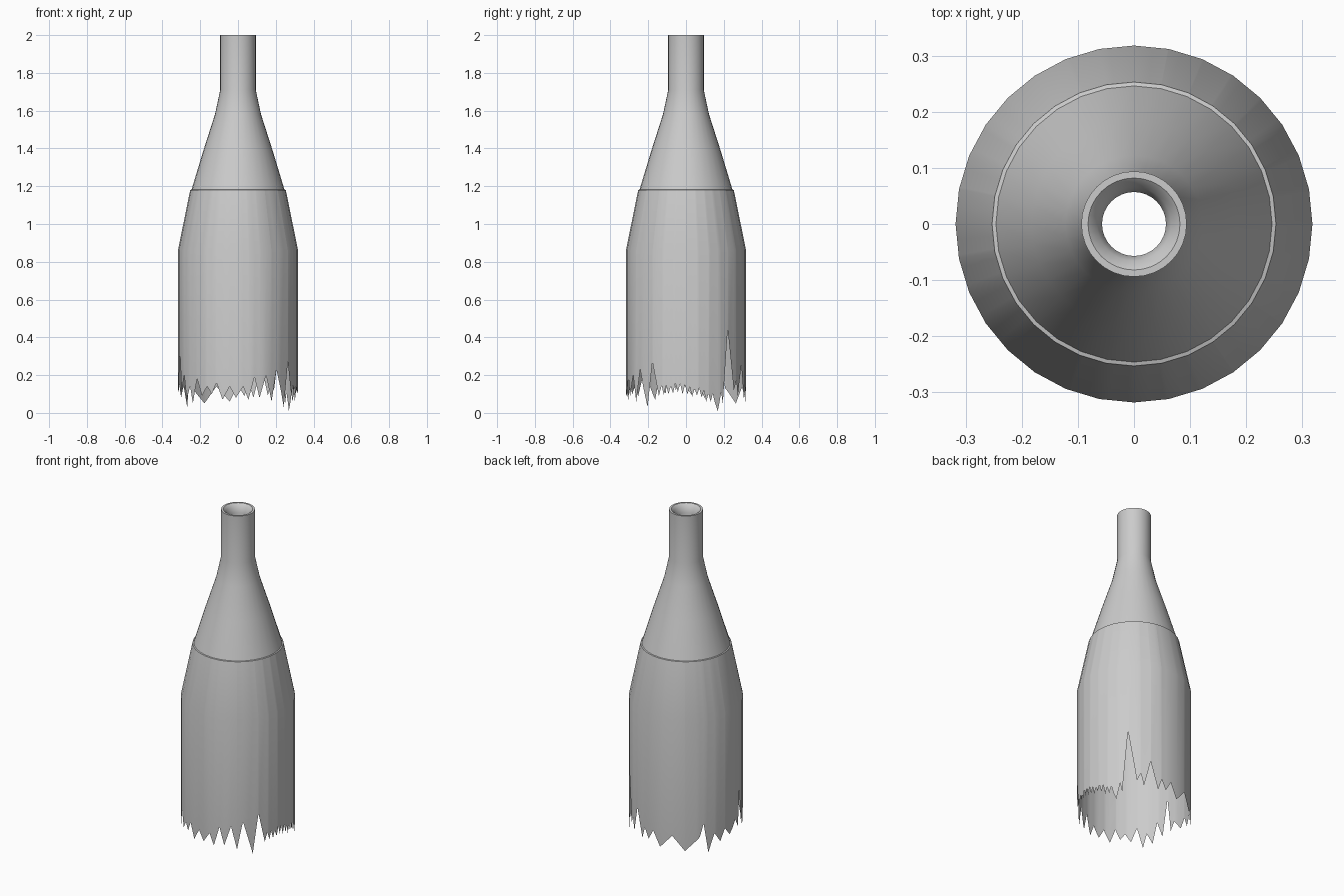
import bpy, bmesh, math, random

if "Cube" in bpy.data.objects:
    bpy.data.objects.remove(bpy.data.objects["Cube"])

random.seed(4)
SIDES = 32
STEP = 360 / SIDES


def finish(name, bm, angle):
    mesh = bpy.data.meshes.new(name)
    bmesh.ops.recalc_face_normals(bm, faces=bm.faces)
    bm.to_mesh(mesh)
    bm.free()
    obj = bpy.data.objects.new(name, mesh)
    bpy.context.collection.objects.link(obj)
    bpy.ops.object.select_all(action='DESELECT')
    obj.select_set(True)
    bpy.context.view_layer.objects.active = obj
    bpy.ops.object.shade_smooth_by_angle(angle=math.radians(angle))
    return obj


def point(deg, r, z):
    # point on the chord of the regular polygon
    local = (deg % STEP) - STEP / 2
    rr = r * math.cos(math.radians(STEP / 2)) / math.cos(math.radians(local))
    a = math.radians(deg)
    return (rr * math.cos(a), rr * math.sin(a), z)


def skin(name, angles, rings, angle=40):
    # rings: list of (radius, height or function of the angle)
    bm = bmesh.new()
    grid = [[bm.verts.new(point(d, r, z(d) if callable(z) else z)) for d in angles]
            for r, z in rings]
    n = len(angles)
    for low, high in zip(grid, grid[1:]):
        for i in range(n):
            j = (i + 1) % n
            bm.faces.new((low[i], low[j], high[j], high[i]))
    return finish(name, bm, angle)


# broken edge: large teeth as (angle, height)
teeth = [(32, .01), (36, .11), (38, .05), (44, .44), (53, .12), (57, .17), (60, .09),
         (67, .25), (75, .08), (79, .15), (84, .09), (90, .15), (98, .06), (111, .14),
         (124, .05), (139, .13), (143, .21), (148, .03), (155, .14), (162, .08),
         (168, .15), (175, .10), (185, .17), (190, .12), (194, .33), (200, .10),
         (206, .20), (211, .07), (217, .14), (221, .05), (227, .18), (233, .09),
         (239, .14), (244, .10), (249, .16), (255, .07), (262, .14), (268, .08),
         (275, .14), (280, .07), (286, .19), (291, .08), (298, .20), (304, .06),
         (310, .23), (320, .03), (326, .27), (333, .09)]
# fine teeth along the right side
d, k = 336.0, 0
while d < 390:
    base = .12 - .06 * max(0, d - 360) / 30
    teeth.append((d % 360, base + (.03 if k % 2 == 0 else -.015) + random.uniform(-.01, .01)))
    d += 2.3
    k += 1
teeth.sort()


def edge_height(deg):
    pts = [(teeth[-1][0] - 360, teeth[-1][1])] + teeth + [(teeth[0][0] + 360, teeth[0][1])]
    for (a, za), (b, zb) in zip(pts, pts[1:]):
        if a <= deg <= b:
            return za + (zb - za) * (deg - a) / (b - a)


regular = [i * STEP for i in range(SIDES)]
columns = sorted(set(regular) | {a for a, _ in teeth})

# thin broken body with the shoulder
skin("broken_body", columns, [(.318, edge_height), (.318, .86), (.253, 1.18), (.246, 1.182)])

# tapering neck with a rolled mouth
skin("neck", regular, [(.246, 1.182), (.183, 1.39), (.122, 1.58), (.094, 1.71), (.094, 2.0),
                       (.082, 2.0), (.066, 1.985), (.057, 1.95), (.057, 1.85)])
